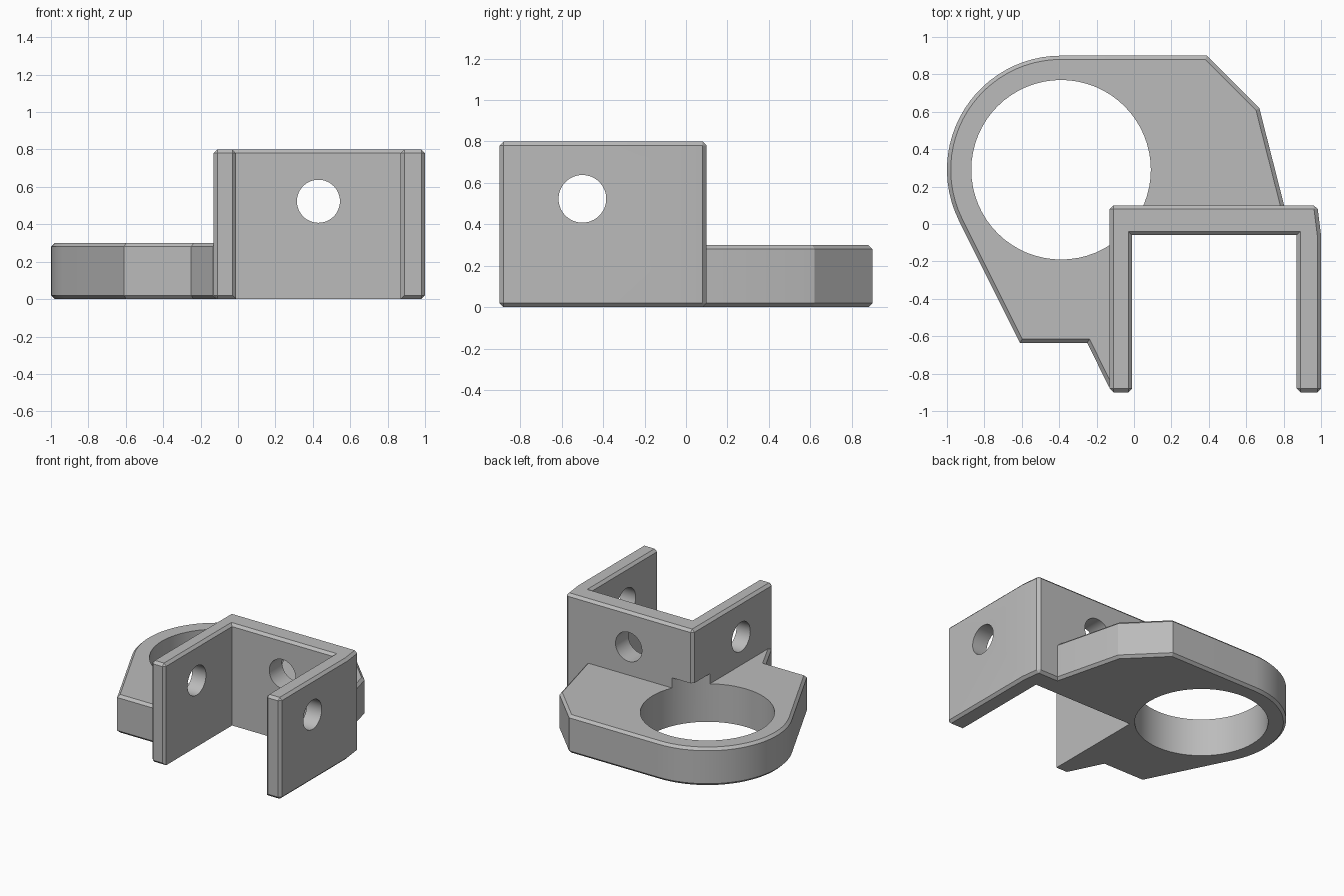
import bpy, bmesh, math
from mathutils import Vector

cube = bpy.data.objects.get("Cube")
if cube:
    bpy.data.objects.remove(cube, do_unlink=True)

CHAMFER = 0.02

grey = bpy.data.materials.new("plain_grey")
grey.use_nodes = True
grey.diffuse_color = (0.5, 0.5, 0.5, 1)
grey.node_tree.nodes["Principled BSDF"].inputs["Base Color"].default_value = (0.5, 0.5, 0.5, 1)


def prism(name, outline, height, chamfer_rule):
    """Extrude a flat outline upward and chamfer the edges picked by a rule."""
    bm = bmesh.new()
    base = bm.faces.new([bm.verts.new((x, y, 0)) for x, y in outline])
    top = bmesh.ops.extrude_face_region(bm, geom=[base])
    verts = [g for g in top["geom"] if isinstance(g, bmesh.types.BMVert)]
    bmesh.ops.translate(bm, vec=(0, 0, height), verts=verts)
    bmesh.ops.recalc_face_normals(bm, faces=bm.faces)
    edges = []
    for e in bm.edges:
        mid = (e.verts[0].co + e.verts[1].co) / 2
        vertical = abs(e.verts[0].co.z - e.verts[1].co.z) > 0.01
        if chamfer_rule(e, mid, vertical):
            edges.append(e)
    bmesh.ops.bevel(bm, geom=edges, offset=CHAMFER, segments=1,
                    affect='EDGES', clamp_overlap=True)
    mesh = bpy.data.meshes.new(name)
    bm.to_mesh(mesh)
    bm.free()
    mesh.materials.append(grey)
    obj = bpy.data.objects.new(name, mesh)
    bpy.context.collection.objects.link(obj)
    return obj


def cut_cylinder(targets, name, radius, start, end):
    """Drill a round hole from start to end through each target."""
    start, end = Vector(start), Vector(end)
    axis = end - start
    bpy.ops.mesh.primitive_cylinder_add(
        vertices=64, radius=radius, depth=axis.length,
        location=(start + end) / 2, rotation=axis.to_track_quat('Z', 'Y').to_euler())
    cutter = bpy.context.object
    cutter.name = name
    cutter.data.materials.append(grey)
    for obj in targets:
        mod = obj.modifiers.new(name, 'BOOLEAN')
        mod.operation = 'DIFFERENCE'
        mod.solver = 'EXACT'
        mod.object = cutter
        bpy.context.view_layer.objects.active = obj
        bpy.ops.object.modifier_apply(modifier=name)
    bpy.data.objects.remove(cutter, do_unlink=True)


# Upright U-shaped bracket, open to the front
bracket_outline = [
    (-0.13, -0.9), (-0.01, -0.9), (-0.01, -0.06), (0.87, -0.06),
    (0.87, -0.9), (1.0, -0.9), (1.0, -0.06), (0.98, 0.1), (-0.13, 0.1)]


def bracket_chamfer(edge, mid, vertical):
    inner = -0.02 < mid.x < 0.88 and -0.89 < mid.y < 0
    if vertical:
        return edge.is_convex and not (mid.x > 0.99 and mid.y > -0.1)
    return mid.z > 0.1 or not inner


bracket = prism("bracket", bracket_outline, 0.8, bracket_chamfer)

# Ring plate: rounded end, tapered sides, tucked into the bracket walls
RING_X, RING_Y = -0.39, 0.29
plate_outline = [(-0.04, -0.86), (-0.03, -0.04), (0.805, -0.04), (0.805, 0.09),
                 (0.67, 0.62), (0.39, 0.9)]
for i in range(25):
    a = math.radians(90 + 116 * i / 24)
    plate_outline.append((RING_X + 0.61 * math.cos(a), RING_Y + 0.61 * math.sin(a)))
plate_outline += [(-0.61, -0.635), (-0.25, -0.635), (-0.135, -0.87)]


def plate_chamfer(edge, mid, vertical):
    buried = mid.x > -0.1 and mid.y < 0.08
    return not vertical and not buried


plate = prism("ring_plate", plate_outline, 0.3, plate_chamfer)

# Large ring hole, also relieving the bracket corner, and the bolt holes
cut_cylinder([plate, bracket], "ring_hole", 0.48,
             (RING_X, RING_Y, -0.2), (RING_X, RING_Y, 0.38))
cut_cylinder([bracket], "side_holes", 0.115, (-0.3, -0.5, 0.523), (1.2, -0.5, 0.523))
cut_cylinder([bracket], "back_hole", 0.115, (0.43, -0.3, 0.523), (0.43, 0.3, 0.523))

# Smooth the round walls and keep the chamfers crisp
for obj in (bracket, plate):
    bpy.ops.object.select_all(action='DESELECT')
    obj.select_set(True)
    bpy.context.view_layer.objects.active = obj
    bpy.ops.object.shade_smooth_by_angle(angle=math.radians(20))
